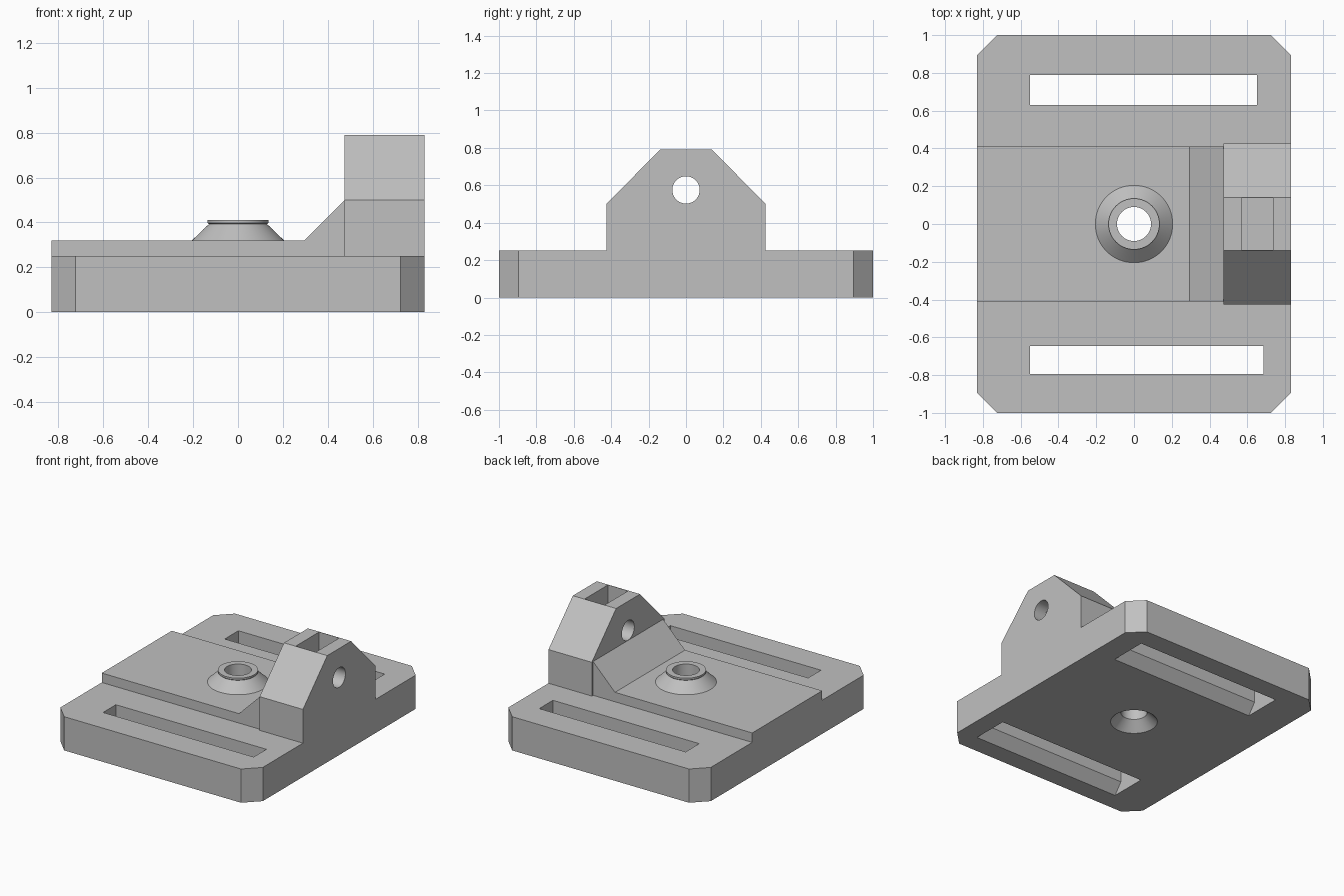
import bpy, bmesh, math
from mathutils import Vector, Matrix

cube = bpy.data.objects.get("Cube")
if cube:
    bpy.data.objects.remove(cube, do_unlink=True)

grey = bpy.data.materials.new("plain_grey")
grey.use_nodes = True
grey.diffuse_color = (0.53, 0.53, 0.53, 1)
grey.node_tree.nodes["Principled BSDF"].inputs["Base Color"].default_value = (0.53, 0.53, 0.53, 1)


def finish(name, bm):
    bmesh.ops.remove_doubles(bm, verts=bm.verts, dist=1e-5)
    bmesh.ops.recalc_face_normals(bm, faces=bm.faces)
    mesh = bpy.data.meshes.new(name)
    bm.to_mesh(mesh)
    bm.free()
    mesh.materials.append(grey)
    obj = bpy.data.objects.new(name, mesh)
    bpy.context.collection.objects.link(obj)
    return obj


def prism(name, profile, axis, lo, hi):
    """Extrude a 2D profile along an axis; the other two axes keep their order."""
    bm = bmesh.new()

    def place(point):
        coords = list(point)
        coords.insert(axis, lo)
        return bm.verts.new(coords)

    face = bm.faces.new([place(p) for p in profile])
    new = bmesh.ops.extrude_face_region(bm, geom=[face])["geom"]
    shift = Vector((0, 0, 0))
    shift[axis] = hi - lo
    bmesh.ops.translate(bm, vec=shift, verts=[v for v in new if isinstance(v, bmesh.types.BMVert)])
    return finish(name, bm)


def lathe(name, profile, steps=64):
    """Spin an (r, z) profile around the z axis."""
    bm = bmesh.new()
    verts = [bm.verts.new((r, 0, z)) for r, z in profile]
    edges = [bm.edges.new(pair) for pair in zip(verts, verts[1:])]
    bmesh.ops.spin(bm, geom=verts + edges, cent=(0, 0, 0), axis=(0, 0, 1),
                   angle=math.tau, steps=steps, use_duplicate=False)
    return finish(name, bm)


def rect(x0, x1, y0, y1):
    return [(x0, y0), (x1, y0), (x1, y1), (x0, y1)]


def cut(obj, cutters):
    bpy.context.view_layer.objects.active = obj
    for cutter in cutters:
        mod = obj.modifiers.new("cut", 'BOOLEAN')
        mod.operation = 'DIFFERENCE'
        mod.solver = 'EXACT'
        mod.object = cutter
        bpy.ops.object.modifier_apply(modifier=mod.name)


X, Y, Z = 0, 1, 2
W, L, C = 0.83, 1.0, 0.105
BASE, PAD = 0.25, 0.32

# Base plate with chamfered corners
outline = [(W - C, -L), (W, C - L), (W, L - C), (W - C, L),
           (C - W, L), (-W, L - C), (-W, C - L), (C - W, -L)]
base = prism("base_plate", outline, Z, 0, BASE)

# Raised pad with a ramp up to the hinge block
pad = prism("raised_pad", [(-W, BASE), (0.475, BASE), (0.475, 0.5), (0.295, PAD), (-W, PAD)],
            Y, -0.41, 0.41)

# Hinge block with sloped shoulders
block = prism("hinge_block", [(-0.425, BASE), (0.425, BASE), (0.425, 0.5),
                              (0.14, 0.79), (-0.14, 0.79), (-0.425, 0.5)], X, 0.475, W)

# Conical collar with a thin lip around the screw hole
collar = lathe("screw_collar", [(0.09, PAD), (0.205, PAD), (0.13, 0.392), (0.135, 0.397),
                                (0.135, 0.41), (0.09, 0.41), (0.09, PAD)])

# Cutters: countersunk screw hole, strap slots flared underneath, hinge pin hole, nut pocket
screw_hole = lathe("screw_hole_cutter", [(0, -0.01), (0.17, -0.01), (0.09, 0.07), (0.09, 0.6), (0, 0.6)])
slots = []
for y0, y1, x1 in ((0.63, 0.79, 0.65), (-0.795, -0.645, 0.685)):
    flare = [(y0 - 0.07, -0.01), (y1 + 0.07, -0.01), (y1, 0.08), (y1, 0.4), (y0, 0.4), (y0, 0.08)]
    slots.append(prism("slot_cutter", flare, X, -0.55, x1))
pin_hole = lathe("pin_hole_cutter", [(0, 0.3), (0.073, 0.3), (0.073, 1), (0, 1)])
pin_hole.data.transform(Matrix.Translation((0, 0, 0.575)) @ Matrix.Rotation(math.pi / 2, 4, 'Y'))
pocket = prism("pocket_cutter", rect(0.57, 0.735, -0.137, 0.137), Z, 0.43, 0.9)

cut(base, [screw_hole] + slots)
cut(pad, [screw_hole])
cut(block, [pin_hole, pocket])
for helper in [screw_hole, pin_hole, pocket] + slots:
    bpy.data.objects.remove(helper, do_unlink=True)

# Smooth round walls, keep hard edges
bpy.ops.object.select_all(action='DESELECT')
for part in (base, pad, block, collar):
    part.select_set(True)
bpy.context.view_layer.objects.active = base
bpy.ops.object.shade_smooth_by_angle(angle=math.radians(25))
